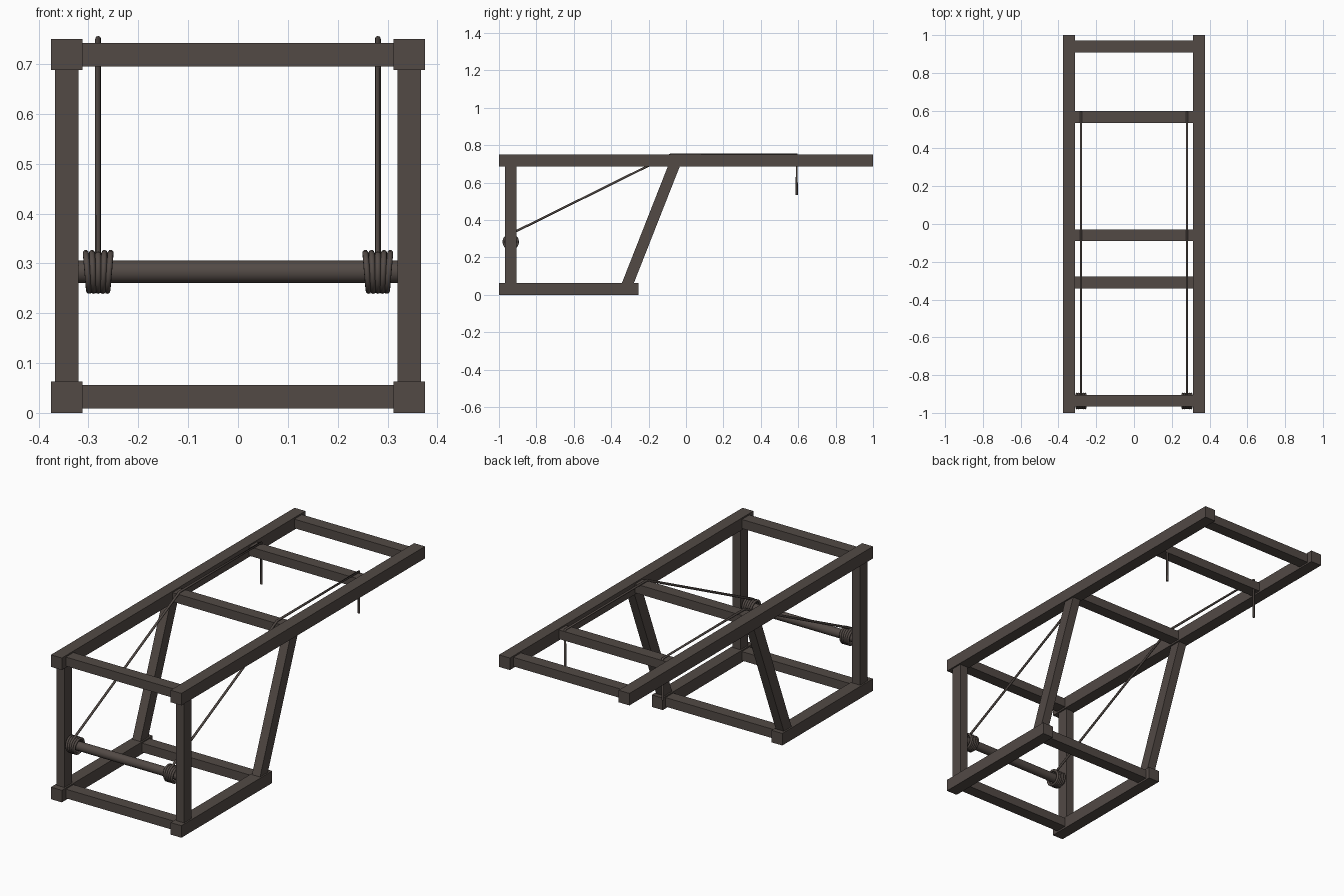
import bpy, bmesh, math
from mathutils import Vector

if "Cube" in bpy.data.objects:
    bpy.data.objects.remove(bpy.data.objects["Cube"])


def material(name, rgb):
    m = bpy.data.materials.new(name)
    m.diffuse_color = (*rgb, 1)
    m.use_nodes = True
    m.node_tree.nodes["Principled BSDF"].inputs["Base Color"].default_value = m.diffuse_color
    return m


WOOD = material("dark brown wood", (0.085, 0.068, 0.060))


def mesh_object(name, bm):
    bmesh.ops.recalc_face_normals(bm, faces=bm.faces)
    me = bpy.data.meshes.new(name)
    bm.to_mesh(me)
    bm.free()
    ob = bpy.data.objects.new(name, me)
    bpy.context.collection.objects.link(ob)
    me.materials.append(WOOD)
    return ob


def beam(name, x, profile):
    """Extrude a (y, z) outline along x."""
    bm = bmesh.new()
    f = bm.faces.new([bm.verts.new((x[0], y, z)) for y, z in profile])
    r = bmesh.ops.extrude_face_region(bm, geom=[f])
    verts = [v for v in r["geom"] if isinstance(v, bmesh.types.BMVert)]
    bmesh.ops.translate(bm, verts=verts, vec=(x[1] - x[0], 0, 0))
    return mesh_object(name, bm)


def rect(y0, y1, z0, z1):
    return [(y0, z0), (y1, z0), (y1, z1), (y0, z1)]


def ropes(name, paths, radius):
    """paths: list of (points, closed) swept with a round section."""
    cu = bpy.data.curves.new(name, "CURVE")
    cu.dimensions = "3D"
    cu.bevel_depth = radius
    cu.bevel_resolution = 2
    cu.use_fill_caps = True
    for pts, closed in paths:
        s = cu.splines.new("POLY")
        s.points.add(len(pts) - 1)
        for p, co in zip(s.points, pts):
            p.co = (*co, 1)
        s.use_cyclic_u = closed
    ob = bpy.data.objects.new(name, cu)
    bpy.context.collection.objects.link(ob)
    cu.materials.append(WOOD)
    bpy.ops.object.select_all(action="DESELECT")
    ob.select_set(True)
    bpy.context.view_layer.objects.active = ob
    bpy.ops.object.convert(target="MESH")
    return ob


AY, AZ = -0.937, 0.283   # axle centre

for side, s in (("left", -1), ("right", 1)):
    # Long rails
    outer = sorted((s * 0.3125, s * 0.375))
    beam(side + "_top_rail", outer, rect(-1, 1, 0.6875, 0.75))
    beam(side + "_bottom_rail", outer, rect(-1, -0.255, 0, 0.0625))

    # Front post and slanted brace
    inner = sorted((s * 0.3205, s * 0.367))
    beam(side + "_front_post", inner, rect(-0.967, -0.906, 0.0625, 0.6875))
    beam(side + "_slanted_leg", inner,
         [(-0.343, 0.0625), (-0.279, 0.0625), (-0.033, 0.6875), (-0.097, 0.6875)])

    # Rope wound on the axle: fanned rings
    cx, r = s * 0.2805, 0.038
    rings = []
    for off in (-0.025, -0.0125, 0, 0.0125, 0.025):
        pts = []
        for i in range(20):
            a = math.tau * i / 20
            pts.append((cx + off * (0.87 + 0.13 * math.sin(a)),
                        AY + r * math.cos(a), AZ + r * math.sin(a)))
        rings.append((pts, True))
    ropes(side + "_rope_coil", rings, 0.0062)

    # Rope up over the frame and hanging down
    ropes(side + "_rope", [([(cx, AY - 0.016, AZ + 0.035), (cx, -0.08, 0.7505),
                             (cx, 0.592, 0.7505), (cx, 0.592, 0.535)], False)], 0.006)

# Cross bars between the rails
for name, y, z in (("front_top", -0.936, 0.719), ("middle_top", -0.06, 0.719),
                   ("rope_top", 0.567, 0.719), ("back_top", 0.94, 0.719),
                   ("front_bottom", -0.936, 0.0325), ("back_bottom", -0.31, 0.0325)):
    beam(name + "_crossbar", (-0.3125, 0.3125),
         rect(y - 0.031, y + 0.031, z - 0.0235, z + 0.0235))

# Winding axle
axle = beam("axle", (-0.3205, 0.3205),
            [(AY + 0.0228 * math.cos(math.tau * i / 24),
              AZ + 0.0228 * math.sin(math.tau * i / 24)) for i in range(24)])
bpy.ops.object.select_all(action="DESELECT")
axle.select_set(True)
bpy.context.view_layer.objects.active = axle
bpy.ops.object.shade_smooth_by_angle()
